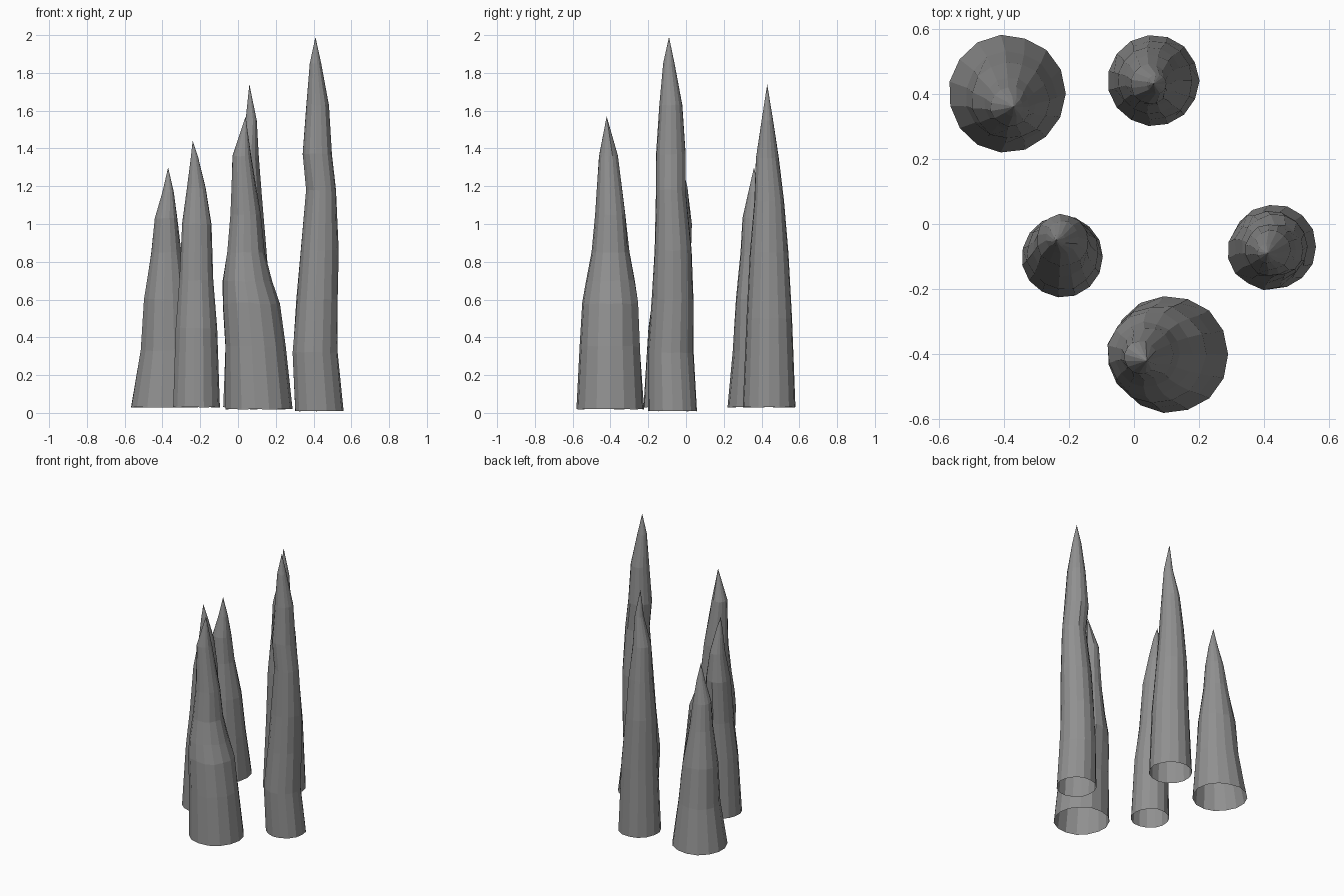
import bpy
import bmesh
import random
from math import cos, sin, tau
from mathutils import Vector

SIDES = 15
ROUGHNESS = 0.035

default_cube = bpy.data.objects.get("Cube")
if default_cube:
    bpy.data.objects.remove(default_cube, do_unlink=True)


def make_material(name, colour):
    material = bpy.data.materials.new(name)
    material.use_nodes = True
    material.diffuse_color = colour
    shader = next(node for node in material.node_tree.nodes
                  if node.type == "BSDF_PRINCIPLED")
    shader.inputs["Base Color"].default_value = colour
    return material


stone = make_material("grey stone", (0.28, 0.28, 0.28, 1))


def add_ring(mesh, height, x, y, radius, rng, rough):
    """One uneven ring of vertices around the rock's wandering centre line."""
    ring = []
    for side in range(SIDES):
        angle = tau * side / SIDES
        reach = radius * (1 + rng.uniform(-rough, rough))
        lift = radius * rng.uniform(-rough, rough)
        point = Vector((x + reach * cos(angle),
                        y + reach * sin(angle),
                        height + lift))
        ring.append(mesh.verts.new(point))
    return ring


def stalagmite(name, rings, tip, seed):
    """Open-bottomed rock spire lofted through (height, x, y, radius) rings."""
    rng = random.Random(seed)
    mesh = bmesh.new()
    loops = []
    for level, (height, x, y, radius) in enumerate(rings):
        rough = ROUGHNESS if level else ROUGHNESS / 3
        loops.append(add_ring(mesh, height, x, y, radius, rng, rough))

    # Walls between neighbouring rings
    for lower, upper in zip(loops, loops[1:]):
        for side in range(SIDES):
            after = (side + 1) % SIDES
            mesh.faces.new((lower[side], lower[after],
                            upper[after], upper[side]))

    # Pointed top
    apex = mesh.verts.new(tip)
    last = loops[-1]
    for side in range(SIDES):
        mesh.faces.new((last[side], last[(side + 1) % SIDES], apex))

    data = bpy.data.meshes.new(name)
    mesh.to_mesh(data)
    mesh.free()
    data.materials.append(stone)
    rock = bpy.data.objects.new(name, data)
    bpy.context.collection.objects.link(rock)
    return rock


# Tallest spire, on the left side of the group
stalagmite("tall_left_stalagmite", [
    (.01, .43, -.07, .13), (.32, .41, -.08, .12), (.6, .42, -.07, .11),
    (.86, .43, -.07, .1), (1.18, .44, -.08, .08), (1.37, .42, -.08, .08),
    (1.63, .42, -.08, .06), (1.85, .41, -.09, .03),
], tip=(.41, -.09, 1.99), seed=1)

# Slim spire at the back
stalagmite("back_stalagmite", [
    (.03, .06, .44, .14), (.5, .06, .44, .12), (.85, .05, .44, .1),
    (1.12, .05, .44, .08), (1.35, .05, .43, .06), (1.55, .07, .43, .03),
], tip=(.06, .43, 1.74), seed=2)

# Broad spire at the front, leaning to one side as it narrows
stalagmite("front_stalagmite", [
    (.02, .11, -.4, .18), (.35, .09, -.4, .16), (.58, .07, -.4, .15),
    (.7, .05, -.4, .13), (.85, .04, -.4, .1), (1.05, .04, -.4, .08),
    (1.36, .02, -.41, .05),
], tip=(.04, -.42, 1.57), seed=3)

# Thin spire on the right side
stalagmite("right_stalagmite", [
    (.03, -.22, -.1, .125), (.45, -.22, -.09, .11), (.7, -.22, -.07, .09),
    (1, -.22, -.05, .08), (1.19, -.22, -.04, .05), (1.35, -.23, -.05, .02),
], tip=(-.24, -.05, 1.44), seed=4)

# Short wide cone in the back right corner
stalagmite("back_right_stalagmite", [
    (.03, -.39, .4, .18), (.33, -.38, .39, .14), (.6, -.38, .38, .12),
    (.85, -.38, .37, .08), (1.03, -.38, .36, .06), (1.17, -.37, .36, .03),
], tip=(-.37, .36, 1.3), seed=5)
